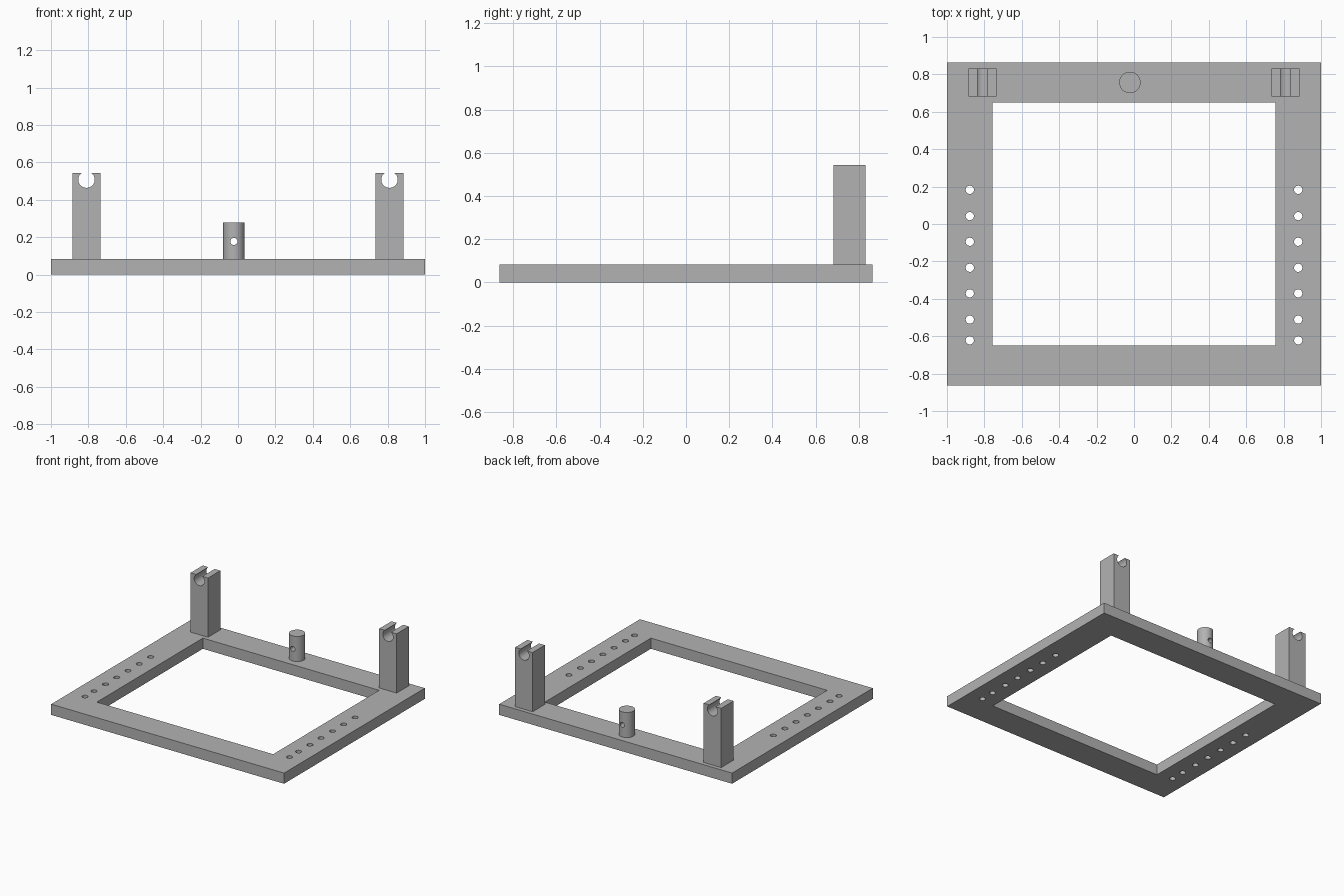
import bpy
import math

cube = bpy.data.objects.get("Cube")
if cube:
    bpy.data.objects.remove(cube, do_unlink=True)

grey = bpy.data.materials.new("plain grey")
grey.use_nodes = True
colour = (0.45, 0.45, 0.45, 1)
grey.diffuse_color = colour
grey.node_tree.nodes["Principled BSDF"].inputs["Base Color"].default_value = colour


def box(name, x, y, z):
    """Box filling the given (low, high) ranges."""
    bpy.ops.mesh.primitive_cube_add(size=1, location=[sum(r) / 2 for r in (x, y, z)])
    ob = bpy.context.object
    ob.name = name
    ob.scale = [r[1] - r[0] for r in (x, y, z)]
    bpy.ops.object.transform_apply(location=True, rotation=False, scale=True)
    ob.data.materials.append(grey)
    return ob


def cylinder(name, centre, radius, depth, along_y=False, sides=48):
    bpy.ops.mesh.primitive_cylinder_add(
        vertices=sides, radius=radius, depth=depth, location=centre,
        rotation=(math.pi / 2 if along_y else 0, 0, 0))
    ob = bpy.context.object
    ob.name = name
    ob.data.materials.append(grey)
    return ob


def cut(body, cutters):
    """Subtract every cutter from the body, then remove the cutters."""
    for cutter in cutters:
        mod = body.modifiers.new("cut", "BOOLEAN")
        mod.operation = "DIFFERENCE"
        mod.solver = "EXACT"
        mod.object = cutter
        bpy.context.view_layer.objects.active = body
        bpy.ops.object.modifier_apply(modifier=mod.name)
        bpy.data.objects.remove(cutter, do_unlink=True)


def smooth(ob):
    bpy.ops.object.select_all(action="DESELECT")
    ob.select_set(True)
    bpy.context.view_layer.objects.active = ob
    bpy.ops.object.shade_smooth_by_angle(angle=math.radians(30))


TOP = 0.083

# Rectangular base frame with a row of holes along each side rail
frame = box("base_frame", (-1, 1), (-0.863, 0.863), (0, TOP))
cutters = [box("opening_cutter", (-0.757, 0.757), (-0.65, 0.65), (-0.1, 0.2))]
for side in (-1, 1):
    for y in (0.183, 0.042, -0.095, -0.234, -0.371, -0.511, -0.622):
        cutters.append(cylinder("hole_cutter", (side * 0.878, y, TOP / 2),
                                0.022, 0.3, sides=24))
cut(frame, cutters)
smooth(frame)

# Two rear posts, each with an open round cradle at the top
for name, side in (("right_post", -1), ("left_post", 1)):
    x = side * 0.81
    post = box(name, (x - 0.075, x + 0.075), (0.682, 0.832), (TOP, 0.543))
    cut(post, [cylinder("cradle_cutter", (x, 0.757, 0.508), 0.044, 0.4, True)])
    smooth(post)

# Short round peg with a cross hole
peg = cylinder("centre_peg", (-0.022, 0.757, (TOP + 0.278) / 2), 0.057, 0.278 - TOP)
cut(peg, [cylinder("pin_hole_cutter", (-0.022, 0.757, 0.177), 0.019, 0.4, True, 24)])
smooth(peg)
